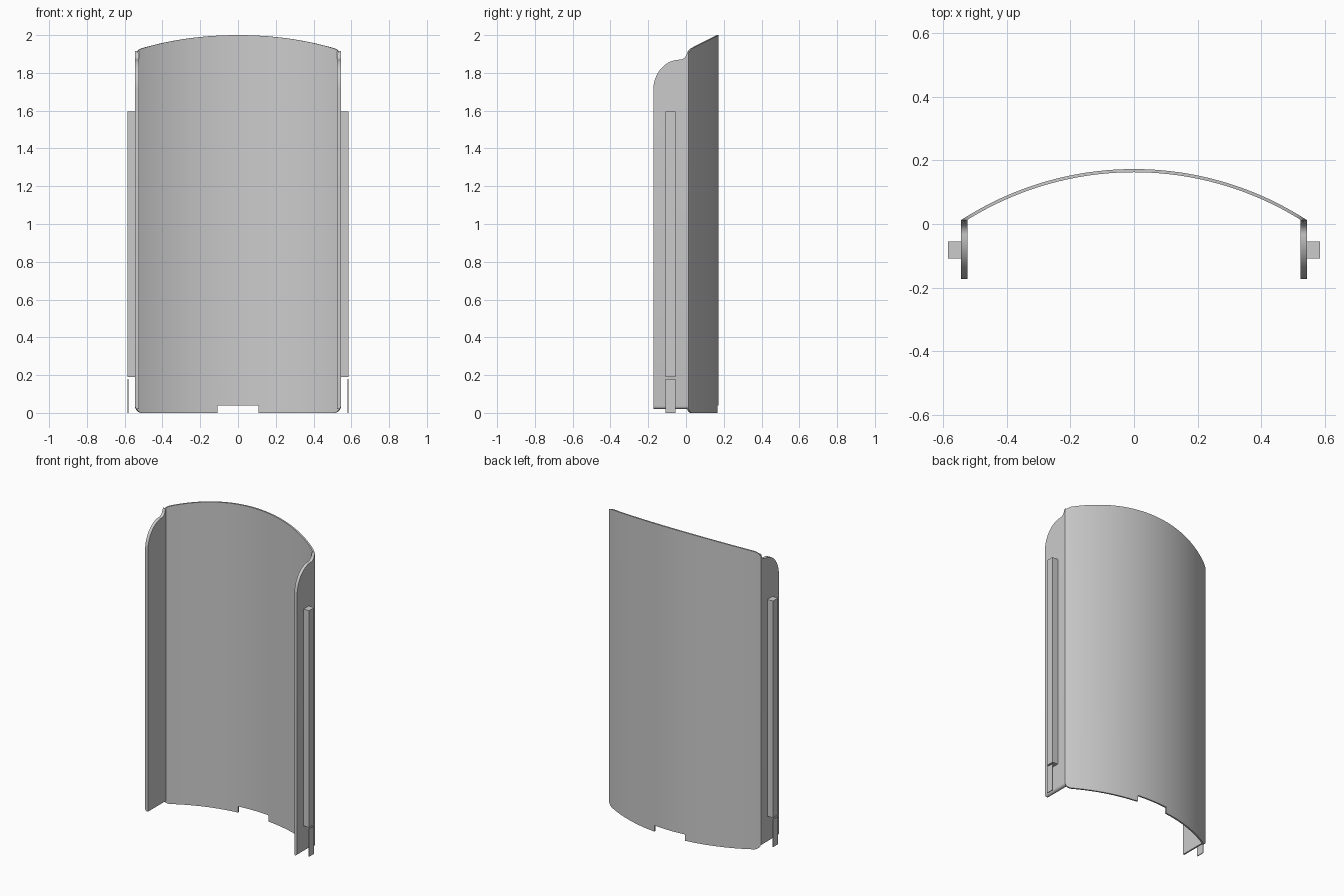
import bpy, bmesh, math

cube = bpy.data.objects.get("Cube")
if cube:
    bpy.data.objects.remove(cube, do_unlink=True)

# Single grey material
grey = bpy.data.materials.new("plain grey")
grey.use_nodes = True
colour = (0.6, 0.6, 0.6, 1)
grey.diffuse_color = colour
grey.node_tree.nodes["Principled BSDF"].inputs["Base Color"].default_value = colour

HALF, END_Y, APEX_Y = 0.545, 0.012, 0.173
SAG = APEX_Y - END_Y
RADIUS = (HALF ** 2 + SAG ** 2) / (2 * SAG)
CORNER, NOTCH_X, NOTCH_Z = 0.035, 0.11, 0.04


def finish(bm, name, smooth=False):
    bmesh.ops.recalc_face_normals(bm, faces=bm.faces)
    mesh = bpy.data.meshes.new(name)
    bm.to_mesh(mesh)
    bm.free()
    obj = bpy.data.objects.new(name, mesh)
    bpy.context.collection.objects.link(obj)
    mesh.materials.append(grey)
    if smooth:
        bpy.ops.object.select_all(action='DESELECT')
        obj.select_set(True)
        bpy.context.view_layer.objects.active = obj
        bpy.ops.object.shade_smooth_by_angle(angle=math.radians(30))
    return obj


def box(name, x0, x1, y0, y1, z0, z1):
    bm = bmesh.new()
    bmesh.ops.create_cube(bm, size=1)
    for v in bm.verts:
        v.co = (x0 + (v.co.x + 0.5) * (x1 - x0),
                y0 + (v.co.y + 0.5) * (y1 - y0),
                z0 + (v.co.z + 0.5) * (z1 - z0))
    return finish(bm, name)


def arc(cy, cz, ry, rz, a0, a1, n=10):
    angles = [math.radians(a0 + (a1 - a0) * i / n) for i in range(n + 1)]
    return [(cy + ry * math.cos(a), cz + rz * math.sin(a)) for a in angles]


def corner_drop(x):
    # Height lost to the rounded corner at a given distance from the middle
    d = max(0, abs(x) - (HALF - CORNER))
    return CORNER - math.sqrt(max(0, CORNER ** 2 - d ** 2))


# Curved back panel: arc surface with slanted top, round corners and notch
half_xs = [NOTCH_X * i / 5 for i in range(6)]
half_xs += [NOTCH_X + (HALF - CORNER - NOTCH_X) * i / 18 for i in range(1, 19)]
half_xs += [HALF - CORNER + CORNER * math.sin(math.pi * i / 16) for i in range(1, 9)]
xs = [-x for x in reversed(half_xs[1:])] + half_xs

bm = bmesh.new()
columns = []
for x in xs:
    y = APEX_Y - RADIUS + math.sqrt(RADIUS ** 2 - x ** 2)
    top = 2 - (APEX_Y - y) * 0.5 - corner_drop(x) * 0.8
    columns.append([bm.verts.new((x, y, z)) for z in (corner_drop(x), NOTCH_Z, top)])
for a, b in zip(columns, columns[1:]):
    for row in range(2):
        if row == 0 and abs(a[0].co.x + b[0].co.x) / 2 < NOTCH_X:
            continue
        bm.faces.new((b[row], a[row], a[row + 1], b[row + 1]))
loose = [v for v in bm.verts if not v.link_faces]
bmesh.ops.delete(bm, geom=loose, context='VERTS')
bm.normal_update()
bmesh.ops.solidify(bm, geom=bm.faces[:], thickness=0.01)
# Keep the shell inside the outer arc whichever way it was thickened
overshoot = max(v.co.y for v in bm.verts) - APEX_Y
if overshoot > 0.001:
    bmesh.ops.translate(bm, verts=bm.verts[:], vec=(0, -overshoot, 0))
finish(bm, "curved_back_panel", True)

# Side flange outline in (y, z): rounded front shoulder, small step to the panel
outline = [(-0.173, 0.02)]
outline += arc(-0.033, 1.71, 0.14, 0.16, 180, 90, 14)
outline += arc(-0.033, 1.91, 0.038, 0.04, -90, -10, 8)
outline += [(END_Y, 1.916), (END_Y, 0.02)]


def flange(name, side):
    bm = bmesh.new()
    outer, inner = side * HALF, side * (HALF - 0.02)
    face = bm.faces.new([bm.verts.new((inner, y, z)) for y, z in outline])
    new = bmesh.ops.extrude_face_region(bm, geom=[face])["geom"]
    for v in new:
        if isinstance(v, bmesh.types.BMVert):
            v.co.x = outer
    # Roll the outer bottom edge inwards
    edge = [e for e in bm.edges
            if all(v.co.z < 0.03 and abs(v.co.x - outer) < 0.001 for v in e.verts)]
    bmesh.ops.bevel(bm, geom=edge, offset=0.016, segments=4, profile=0.5,
                    affect='EDGES')
    finish(bm, name, True)


# Flanges, guide rails and lower tabs on both sides
for label, side in (("left", 1), ("right", -1)):
    flange(label + "_flange", side)
    lo, hi = sorted((side * HALF, side * 0.585))
    box(label + "_guide_rail", lo, hi, -0.108, -0.055, 0.19, 1.595)
    lo, hi = sorted((side * 0.58, side * 0.585))
    box(label + "_lower_tab", lo, hi, -0.108, -0.055, 0, 0.18)
